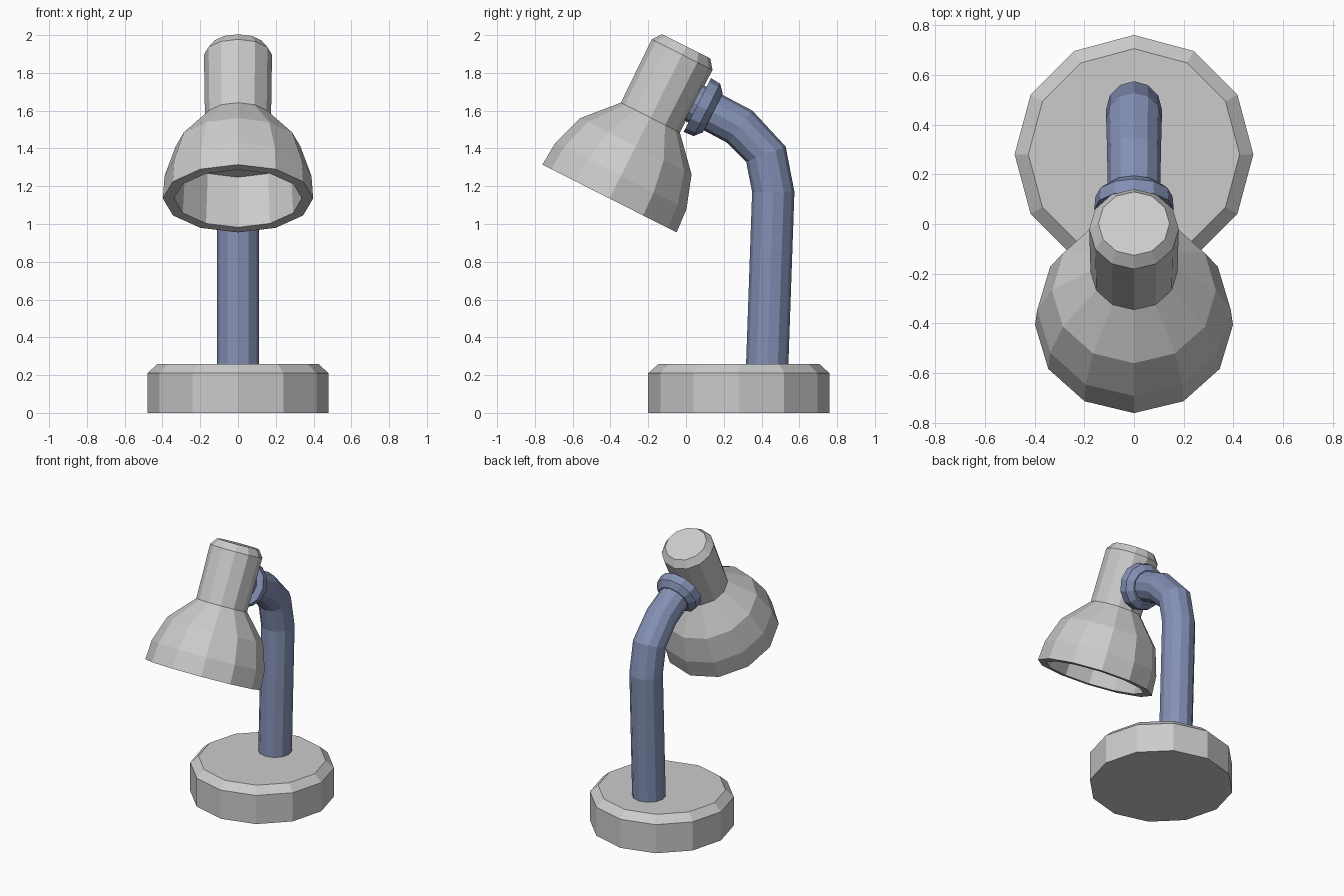
import bpy, bmesh
from math import sin, cos, pi, radians
from mathutils import Vector

if "Cube" in bpy.data.objects:
    bpy.data.objects.remove(bpy.data.objects["Cube"])

blue = bpy.data.materials.new("blue_paint")
blue.diffuse_color = (0.23, 0.28, 0.46, 1)
blue.use_nodes = True
blue.node_tree.nodes["Principled BSDF"].inputs["Base Color"].default_value = blue.diffuse_color


def loft(name, rings, sides=12, mat=None):
    """Skin rings of (y, z, radius, tilt in degrees) lying on the x = 0 plane, capped at both ends."""
    bm = bmesh.new()
    loops = []
    for y, z, r, tilt in rings:
        a = radians(tilt)
        v = Vector((0, cos(a), -sin(a)))
        loops.append([bm.verts.new(Vector((0, y, z))
                                   + Vector((1, 0, 0)) * r * sin(2 * pi * i / sides)
                                   + v * r * cos(2 * pi * i / sides)) for i in range(sides)])
    for lo, hi in zip(loops, loops[1:]):
        for i in range(sides):
            j = (i + 1) % sides
            bm.faces.new((lo[i], lo[j], hi[j], hi[i]))
    bm.faces.new(loops[0])
    bm.faces.new(loops[-1])
    bmesh.ops.recalc_face_normals(bm, faces=bm.faces)
    me = bpy.data.meshes.new(name)
    bm.to_mesh(me)
    bm.free()
    ob = bpy.data.objects.new(name, me)
    bpy.context.collection.objects.link(ob)
    if mat:
        me.materials.append(mat)
    return ob


def along(y, z, tilt, profile):
    """Rings from a (distance, radius) profile along a tilted straight axis."""
    a = radians(tilt)
    return [(y + t * sin(a), z + t * cos(a), r, tilt) for t, r in profile]


# Heavy round base with a chamfered top edge
loft("base", along(0.28, 0, 0, [(0, 0.48), (0.21, 0.48), (0.26, 0.425)]))

# Bent arm
loft("arm", [(0.428, 0.2, 0.112, 2), (0.462, 1.17, 0.112, 0), (0.423, 1.37, 0.112, -21),
             (0.285, 1.515, 0.108, -52), (0.125, 1.6, 0.106, -61), (0.04, 1.642, 0.106, -63)], mat=blue)

# Collar joining arm to lamp head
loft("collar", along(0.142, 1.588, -63, [(0, 0.115), (0.035, 0.155), (0.092, 0.16)]), mat=blue)

# Lamp head: inner cavity ceiling, rim, flared shade, neck and cap
loft("lamp_head", along(-0.405, 1.135, 26.8,
     [(0.288, 0.32), (0, 0.338), (0, 0.398), (0.134, 0.389), (0.31, 0.33),
      (0.48, 0.175), (0.853, 0.18), (0.902, 0.143)]))
